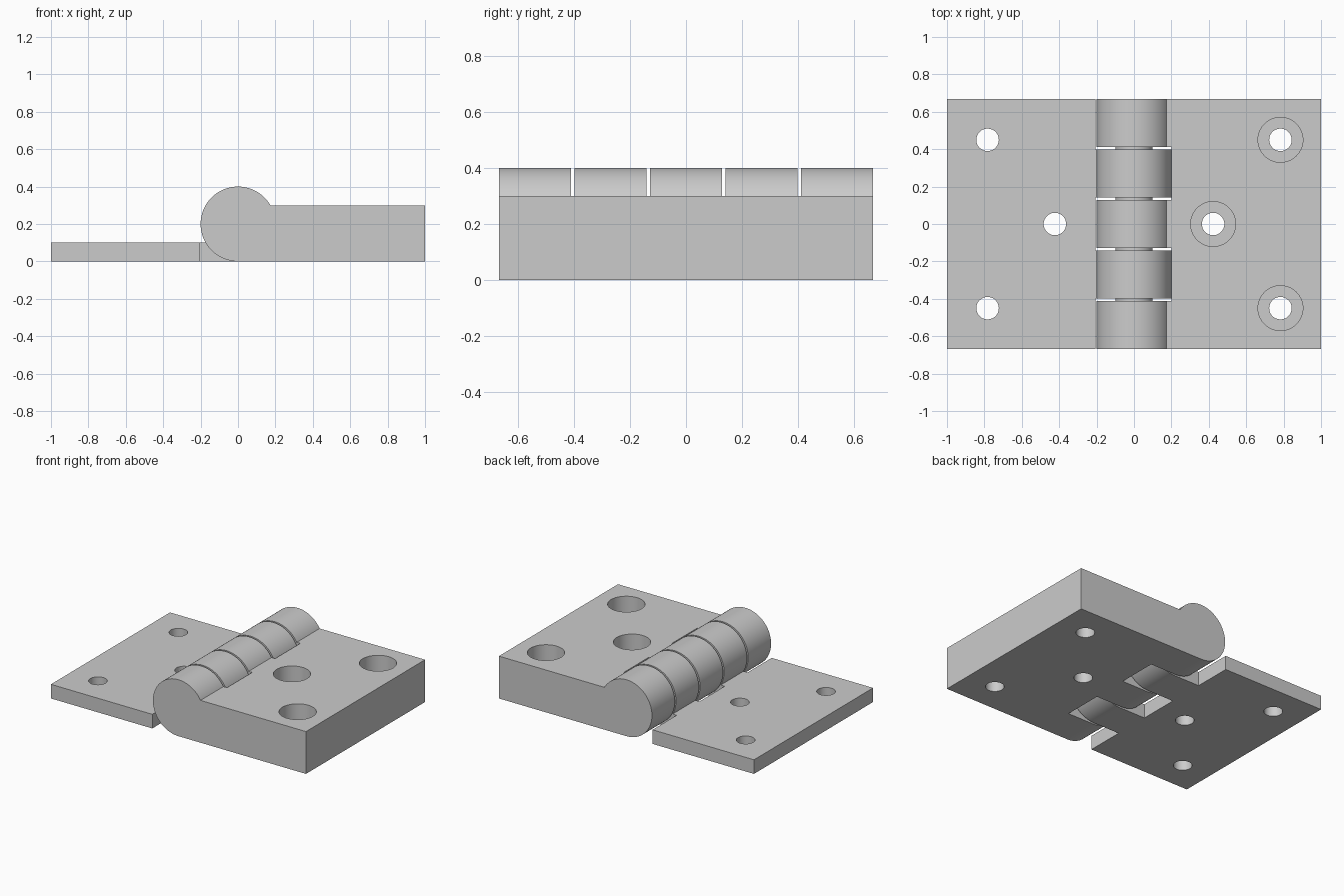
import bpy, bmesh, math
from mathutils import Matrix

cube = bpy.data.objects.get("Cube")
if cube:
    bpy.data.objects.remove(cube, do_unlink=True)

RADIUS = 0.2                 # knuckle radius, also its axis height
HALF = 0.667                 # half length of the hinge
KNUCKLE, GAP = 0.256, 0.0133
PITCH = KNUCKLE + GAP

steel = bpy.data.materials.new("grey steel")
steel.use_nodes = True
grey = (0.6, 0.6, 0.6, 1)
steel.diffuse_color = grey
steel.node_tree.nodes["Principled BSDF"].inputs["Base Color"].default_value = grey


def finish(name, bm):
    bmesh.ops.recalc_face_normals(bm, faces=bm.faces)
    mesh = bpy.data.meshes.new(name)
    bm.to_mesh(mesh)
    bm.free()
    mesh.materials.append(steel)
    obj = bpy.data.objects.new(name, mesh)
    bpy.context.collection.objects.link(obj)
    return obj


def activate(obj):
    bpy.ops.object.select_all(action='DESELECT')
    obj.select_set(True)
    bpy.context.view_layer.objects.active = obj


def cylinder(name, radius, depth, matrix, sides=64):
    bm = bmesh.new()
    bmesh.ops.create_cone(bm, cap_ends=True, segments=sides, radius1=radius,
                          radius2=radius, depth=depth, matrix=matrix)
    return finish(name, bm)


def box(name, x0, x1, y0, y1):
    bm = bmesh.new()
    bmesh.ops.create_cube(bm, size=1)
    bmesh.ops.scale(bm, verts=bm.verts, vec=(x1 - x0, y1 - y0, 2))
    bmesh.ops.translate(bm, verts=bm.verts, vec=((x0 + x1) / 2, (y0 + y1) / 2, 0))
    return finish(name, bm)


def cut(obj, cutter):
    activate(obj)
    mod = obj.modifiers.new("cut", 'BOOLEAN')
    mod.operation = 'DIFFERENCE'
    mod.solver = 'EXACT'
    mod.object = cutter
    bpy.ops.object.modifier_apply(modifier=mod.name)
    bpy.data.objects.remove(cutter, do_unlink=True)


def leaf(name, side, height, clearance, cut_slots, holes):
    # Plate and barrel as one extruded profile
    end = math.acos((RADIUS - height) / RADIUS)      # angle from the bottom
    sweep = 2 * math.pi - end
    pts = []
    for i in range(81):
        a = sweep * i / 80
        pts.append((-side * RADIUS * math.sin(a), RADIUS - RADIUS * math.cos(a)))
    pts += [(side, height), (side, 0)]
    bm = bmesh.new()
    face = bm.faces.new([bm.verts.new((x, -HALF, z)) for x, z in pts])
    ext = bmesh.ops.extrude_face_region(bm, geom=[face])
    verts = [v for v in ext["geom"] if isinstance(v, bmesh.types.BMVert)]
    bmesh.ops.translate(bm, verts=verts, vec=(0, 2 * HALF, 0))
    obj = finish(name, bm)
    # Slots for the knuckles of the other leaf
    reach = KNUCKLE / 2 + GAP
    for slot in cut_slots:
        x0, x1 = sorted((-side * 0.5, side * clearance))
        cut(obj, box("slot_cutter", x0, x1, slot * PITCH - reach, slot * PITCH + reach))
    # Screw holes, counterbored in the thick leaf
    for x, y in holes:
        cut(obj, cylinder("hole_cutter", 0.06, 2, Matrix.Translation((side * x, y, 0))))
        if height > RADIUS:
            cut(obj, cylinder("counterbore_cutter", 0.12, 1,
                              Matrix.Translation((side * x, y, 0.6))))
    activate(obj)
    bpy.ops.object.shade_smooth_by_angle(angle=math.radians(30))
    return obj


screws = [(0.783, 0.45), (0.783, -0.45), (0.423, 0)]
leaf("thick_leaf", 1, 0.3, 0.201, (-1, 1), screws)
leaf("thin_leaf", -1, 0.1, 0.205, (-2, 0, 2), screws)

# Pin through all knuckles
pin = cylinder("hinge_pin", 0.1, 1.2,
               Matrix.Translation((0, 0, RADIUS)) @ Matrix.Rotation(math.pi / 2, 4, 'X'))
activate(pin)
bpy.ops.object.shade_smooth_by_angle(angle=math.radians(30))
